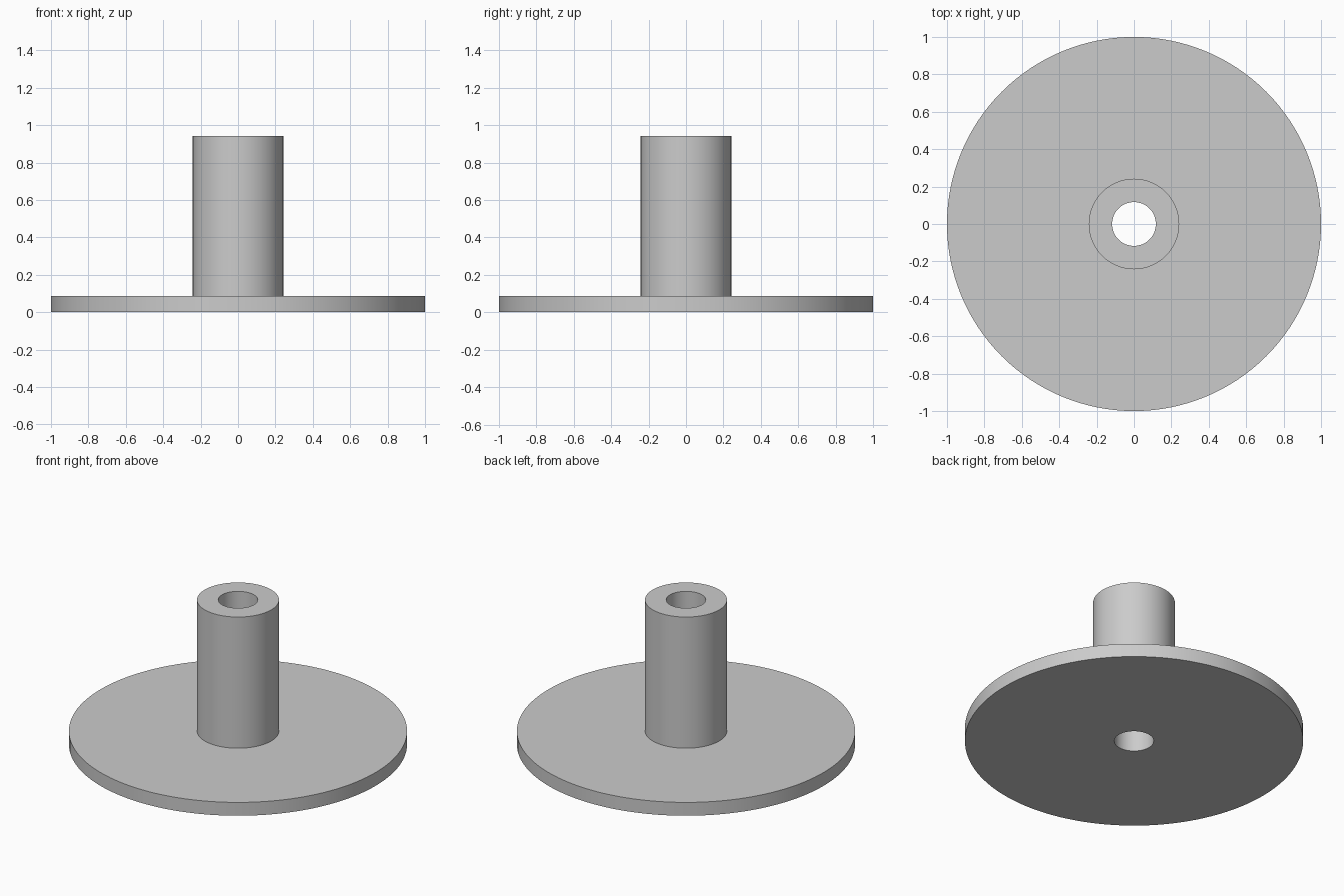
import bpy
import bmesh
import math

SEGMENTS = 128

cube = bpy.data.objects.get("Cube")
if cube:
    bpy.data.objects.remove(cube, do_unlink=True)


def make_material(name, color):
    mat = bpy.data.materials.new(name)
    mat.use_nodes = True
    mat.diffuse_color = color
    mat.node_tree.nodes["Principled BSDF"].inputs["Base Color"].default_value = color
    return mat


def lathe(name, profile, mat):
    """Spin a closed (radius, height) profile around the z axis."""
    bm = bmesh.new()
    verts = [bm.verts.new((r, 0, z)) for r, z in profile]
    edges = [bm.edges.new((a, b)) for a, b in zip(verts, verts[1:] + verts[:1])]
    bmesh.ops.spin(bm, geom=verts + edges, cent=(0, 0, 0), axis=(0, 0, 1),
                   angle=math.tau, steps=SEGMENTS, use_merge=True)
    bmesh.ops.remove_doubles(bm, verts=bm.verts, dist=1e-5)
    bmesh.ops.recalc_face_normals(bm, faces=bm.faces)
    mesh = bpy.data.meshes.new(name)
    bm.to_mesh(mesh)
    bm.free()
    mesh.materials.append(mat)
    obj = bpy.data.objects.new(name, mesh)
    bpy.context.collection.objects.link(obj)
    bpy.ops.object.select_all(action="DESELECT")
    obj.select_set(True)
    bpy.context.view_layer.objects.active = obj
    bpy.ops.object.shade_smooth_by_angle(angle=math.radians(30))
    return obj


grey = make_material("plain grey", (0.6, 0.6, 0.6, 1))

# Round flange and tubular hub in one piece, with a bore right through
bore, hub, rim = 0.117, 0.242, 1.0
flange_top, hub_top = 0.087, 0.943
lathe("flanged_hub", [(bore, 0), (rim, 0), (rim, flange_top),
                      (hub, flange_top), (hub, hub_top), (bore, hub_top)], grey)
